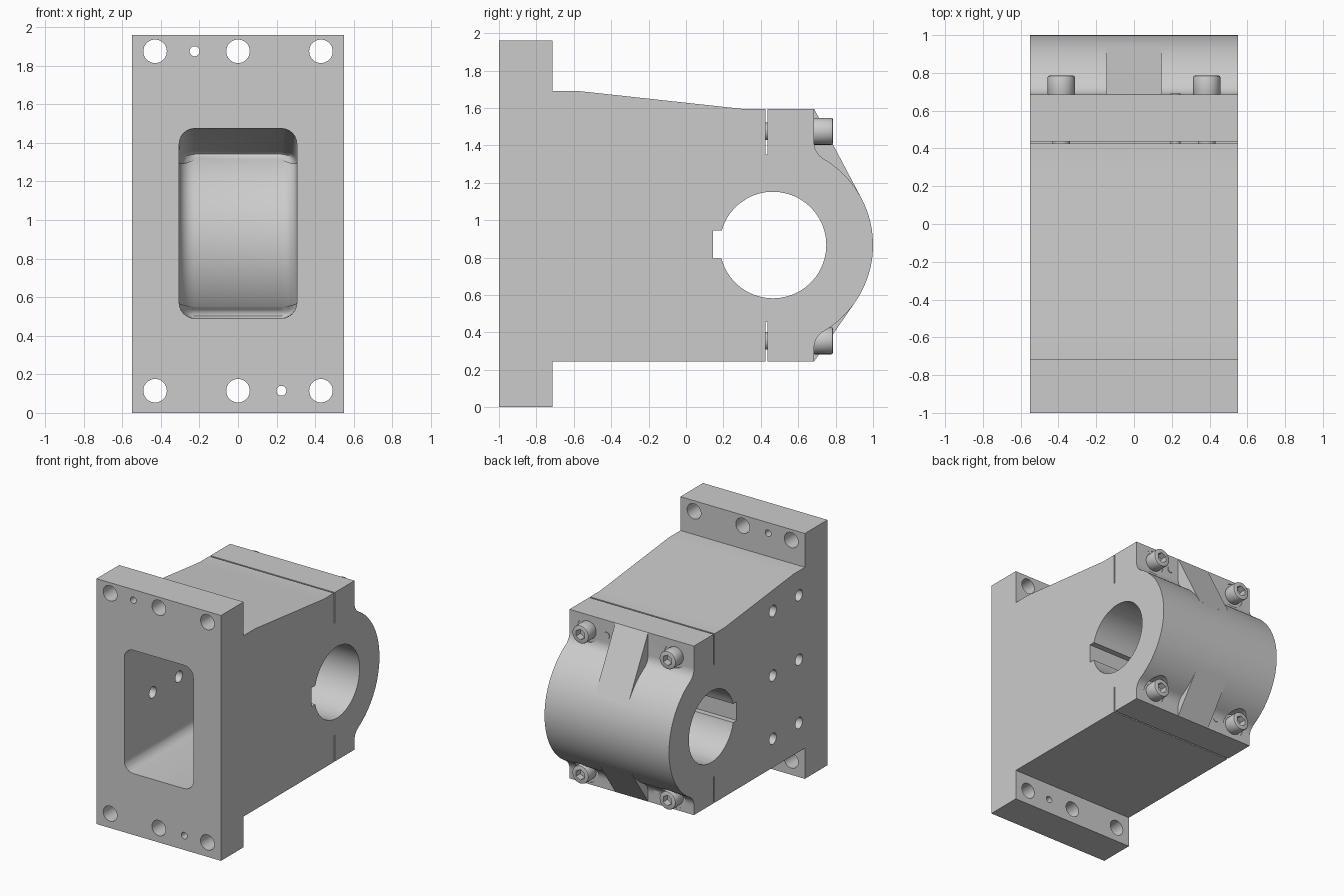
import bpy, bmesh
from math import pi, sin, cos, atan2, acos, hypot, radians
from mathutils import Matrix

if "Cube" in bpy.data.objects:
    bpy.data.objects.remove(bpy.data.objects["Cube"])

HALF_W = 0.55                 # half width of the whole block
CY, CZ = 0.465, 0.867         # bore axis (y, z)
R_BORE, R_OUT, R_FIL = 0.285, 0.535, 0.10
Z_LOW, Z_TOP = 0.245, 1.595   # cap bottom and top
Y_FLAT = 0.685                # bolt seat face


def new_object(name, bm):
    bmesh.ops.recalc_face_normals(bm, faces=bm.faces)
    mesh = bpy.data.meshes.new(name)
    bm.to_mesh(mesh)
    bm.free()
    ob = bpy.data.objects.new(name, mesh)
    bpy.context.collection.objects.link(ob)
    return ob


def prism(name, profile, x0, x1):
    """Extrude a (y, z) profile along x."""
    bm = bmesh.new()
    a = [bm.verts.new((x0, y, z)) for y, z in profile]
    b = [bm.verts.new((x1, y, z)) for y, z in profile]
    bm.faces.new(a)
    bm.faces.new(b)
    n = len(a)
    for i in range(n):
        bm.faces.new((a[i], a[(i + 1) % n], b[(i + 1) % n], b[i]))
    return new_object(name, bm)


def rod(name, axis, p, q, lo, hi, r, segs=32):
    """Cylinder along x at (y, z) = (p, q), or along y at (x, z) = (p, q)."""
    bm = bmesh.new()
    mid = (lo + hi) / 2
    if axis == 'x':
        m = Matrix.Translation((mid, p, q)) @ Matrix.Rotation(pi / 2, 4, 'Y')
    else:
        m = Matrix.Translation((p, mid, q)) @ Matrix.Rotation(pi / 2, 4, 'X')
    bmesh.ops.create_cone(bm, cap_ends=True, segments=segs, radius1=r, radius2=r,
                          depth=hi - lo, matrix=m)
    return new_object(name, bm)


def arc(cy, cz, r, a0, a1, n):
    return [(cy + r * cos(a0 + (a1 - a0) * i / n), cz + r * sin(a0 + (a1 - a0) * i / n))
            for i in range(n + 1)]


def apply_all(ob):
    bpy.context.view_layer.update()
    dg = bpy.context.evaluated_depsgraph_get()
    mesh = bpy.data.meshes.new_from_object(ob.evaluated_get(dg))
    ob.modifiers.clear()
    ob.data = mesh


def combine(ob, others, op='DIFFERENCE'):
    for c in others:
        m = ob.modifiers.new("bool", 'BOOLEAN')
        m.operation, m.object, m.solver = op, c, 'EXACT'
        c.hide_render = True
    apply_all(ob)


def smooth(ob):
    bpy.ops.object.select_all(action='DESELECT')
    ob.select_set(True)
    bpy.context.view_layer.objects.active = ob
    bpy.ops.object.shade_smooth_by_angle(angle=radians(30))


def discard(obs):
    for o in obs:
        bpy.data.objects.remove(o, do_unlink=True)


# Bore and keyway cutters, shared by bracket and cap
bore = rod("bore_cutter", 'x', CY, CZ, -0.7, 0.7, R_BORE, 48)
keyway = prism("keyway_cutter", [(0.145, 0.795), (0.4, 0.795), (0.4, 0.945), (0.145, 0.945)], -0.7, 0.7)

# Bracket: mounting plate and tapered body in one profile, stepped at the clamp gap
bracket = prism("bracket_body", [
    (-1, 0), (-0.715, 0), (-0.715, Z_LOW), (0.425, Z_LOW), (0.425, 0.455), (0.431, 0.455),
    (0.431, 1.35), (0.425, 1.35), (0.425, Z_TOP), (0.30, Z_TOP), (-0.57, 1.69),
    (-0.715, 1.69), (-0.715, 1.96), (-1, 1.96)], -HALF_W, HALF_W)

# Pocket: rounded cavity whose back wall follows the bore
z_in = 1.35
lo_a = pi + atan2(CZ - 0.49, 0.38)
hi_a = pi - atan2(z_in - CZ, 0.23)
pocket = prism("pocket_cutter", [(-1.25, 0.49)] + arc(CY, CZ, R_OUT, lo_a, hi_a, 24)
               + [(-1.0, 1.475), (-1.25, 1.50)], -0.305, 0.305)
bev = pocket.modifiers.new("round", 'BEVEL')
bev.width, bev.segments, bev.angle_limit = 0.08, 6, radians(35)
bev.use_clamp_overlap = False
apply_all(pocket)

# Plate screw and dowel holes, side tapped holes on the left
cutters = [pocket, bore, keyway]
for z, side in ((1.875, -1), (0.115, 1)):
    for x in (-0.43, 0, 0.43):
        cutters.append(rod("plate_hole_cutter", 'y', x, z, -1.1, -0.6, 0.061))
    cutters.append(rod("plate_dowel_cutter", 'y', 0.225 * side, z, -1.1, -0.6, 0.026, 20))
for y in (-0.64, -0.31):
    for z, depth in ((1.495, -0.33), (0.98, -0.28), (0.475, -0.33)):
        cutters.append(rod("side_hole_cutter", 'x', y, z, -0.7, depth, 0.045, 24))
combine(bracket, cutters)
smooth(bracket)

# Clamp cap: flat bolt seats blended into the outer cylinder
fy = Y_FLAT + R_FIL
fdz = ((R_OUT + R_FIL) ** 2 - (fy - CY) ** 2) ** 0.5
t = atan2(fdz, fy - CY)
cap = prism("clamp_cap",
            [(0.437, Z_LOW), (Y_FLAT, Z_LOW)]
            + arc(fy, CZ - fdz, R_FIL, pi, pi - t, 8)
            + arc(CY, CZ, R_OUT, -t, t, 40)[1:-1]
            + arc(fy, CZ + fdz, R_FIL, pi + t, pi, 8)
            + [(Y_FLAT, Z_TOP), (0.437, Z_TOP), (0.437, 1.35), (0.431, 1.35),
               (0.431, 0.455), (0.437, 0.455)], -HALF_W, HALF_W)

# Central ribs, tangent from the cap edge to the cylinder
ribs = []
for z, s in ((Z_TOP, 1), (Z_LOW, -1)):
    dy, dz = Y_FLAT - CY, abs(z - CZ)
    a = atan2(dz, dy) - acos(R_OUT / hypot(dy, dz))
    ty, tz = CY + R_OUT * cos(a), CZ + s * R_OUT * sin(a)
    ribs.append(prism("rib", [(0.6, z), (Y_FLAT, z), (ty, tz), (ty - 0.18, tz),
                              (0.6, z - s * 0.2)], -0.145, 0.145))
combine(cap, ribs, 'UNION')

# Spot faces for the bolt heads, then bore
bolt_at = [(x, z) for x in (-0.385, 0.385) for z in (1.475, 0.355)]
seats = [rod("seat_cutter", 'y', x, z, Y_FLAT - 0.004, 1.1, 0.095) for x, z in bolt_at]
combine(cap, seats + [bore])
smooth(cap)

# Socket-head bolts with hexagon recess and a shank crossing the gap
head = rod("cap_bolt", 'y', 0, 0, 0.68, 0.785, 0.072)
bv = head.modifiers.new("edge", 'BEVEL')
bv.width, bv.segments = 0.008, 2
hexagon = rod("hex_cutter", 'y', 0, 0, 0.73, 0.85, 0.042, 6)
shank = rod("shank", 'y', 0, 0, 0.42, 0.70, 0.047, 24)
combine(head, [hexagon])
combine(head, [shank], 'UNION')
smooth(head)
for i, (x, z) in enumerate(bolt_at):
    b = head if i == 0 else bpy.data.objects.new("cap_bolt", head.data)
    if i:
        bpy.context.collection.objects.link(b)
    b.location = (x, 0, z)

# Dowel pins between cap and bracket
for x, z in ((0.22, 1.475), (-0.22, 0.355)):
    smooth(rod("dowel_pin", 'y', x, z, 0.42, Y_FLAT + 0.006, 0.026, 20))

discard(cutters + ribs + seats + [hexagon, shank])
